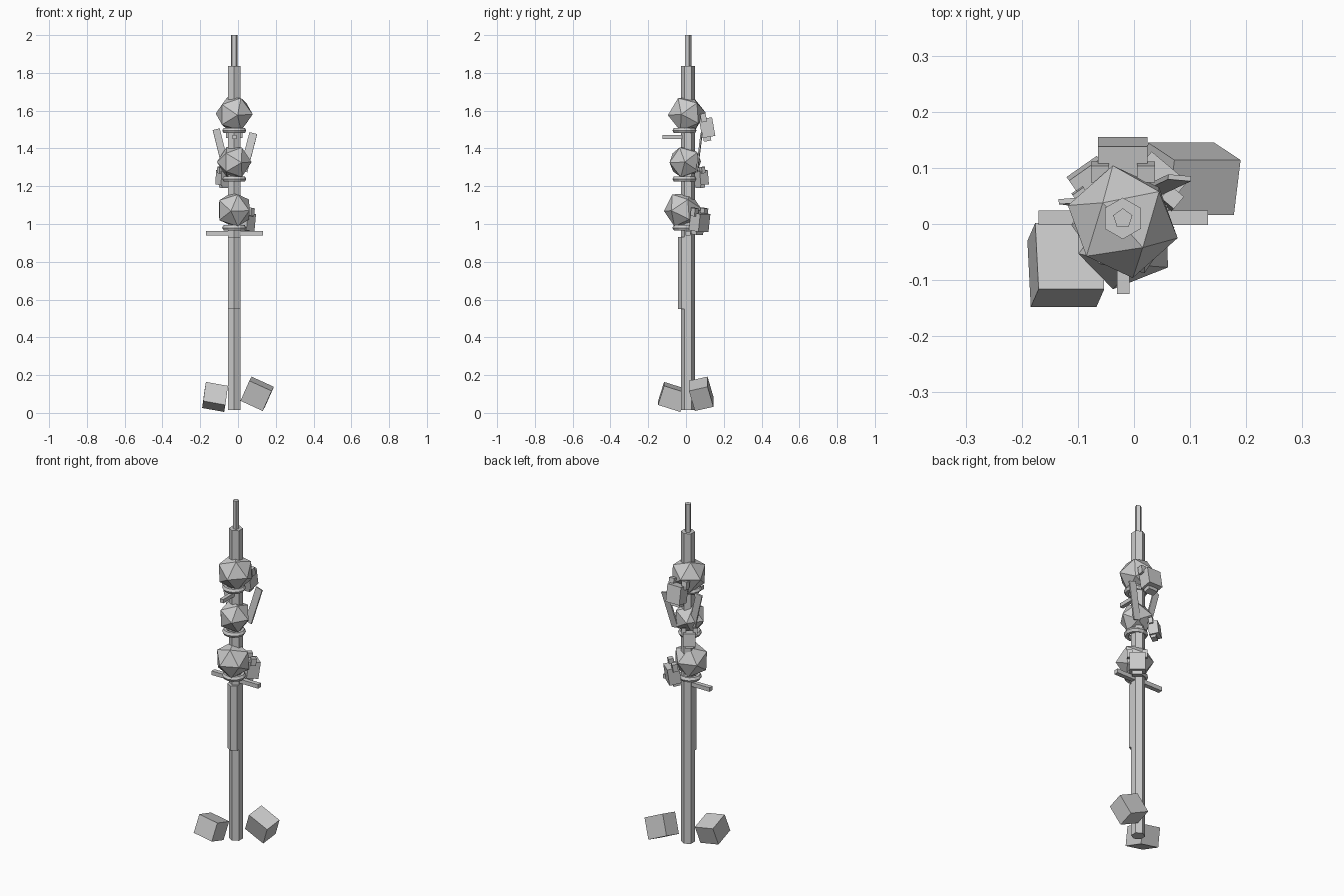
import bpy, bmesh
from math import radians, pi
from mathutils import Vector, Matrix, Euler

if "Cube" in bpy.data.objects:
    bpy.data.objects.remove(bpy.data.objects["Cube"])

CX, CY = -0.02, 0.01  # pole axis


def finish(name, bm):
    bmesh.ops.recalc_face_normals(bm, faces=bm.faces)
    me = bpy.data.meshes.new(name)
    bm.to_mesh(me)
    bm.free()
    ob = bpy.data.objects.new(name, me)
    bpy.context.collection.objects.link(ob)
    return ob


def prism(name, sides, r, z0, z1, x=CX, y=CY):
    bm = bmesh.new()
    m = Matrix.Translation((x, y, (z0 + z1) / 2)) @ Matrix.Rotation(pi / 2 if sides % 2 else 0, 4, 'Z')
    bmesh.ops.create_cone(bm, cap_ends=True, segments=sides, radius1=r, radius2=r, depth=z1 - z0,
                          matrix=Matrix.Translation((x, y, (z0 + z1) / 2)))
    return finish(name, bm)


def box(name, centre, size, rot=(0, 0, 0), parent=Matrix()):
    bm = bmesh.new()
    m = parent @ Matrix.Translation(centre) @ Euler([radians(a) for a in rot]).to_matrix().to_4x4()
    bmesh.ops.create_cube(bm, size=1, matrix=m @ Matrix.Diagonal((*size, 1)))
    return finish(name, bm)


def skewed_box(name, corner, u, v, w):
    # box spanned by three edge vectors from one corner
    u, v, w = Vector(u), Vector(v), Vector(w)
    m = Matrix((u, v, w)).transposed().to_4x4()
    m.translation = Vector(corner) + (u + v + w) / 2
    bm = bmesh.new()
    bmesh.ops.create_cube(bm, size=1, matrix=m)
    return finish(name, bm)


# shaft, tip and front grip
prism("shaft", 6, 0.037, 0.015, 1.836)
prism("shaft_tip", 5, 0.018, 1.83, 2.0)
prism("grip_wrap", 6, 0.037, 0.55, 0.93, y=-0.006)

# faceted heads strung on the shaft, each with a ring below
for i, (z, y, r, tx, ty) in enumerate([(1.583, 0.004, 0.102, 4, 10),
                                       (1.328, -0.004, 0.092, 2, 25),
                                       (1.075, -0.018, 0.1, 4, -10)]):
    bm = bmesh.new()
    rot = Euler((radians(90 + tx), radians(ty), 0), 'YXZ').to_matrix().to_4x4()
    bmesh.ops.create_icosphere(bm, subdivisions=1, radius=r,
                               matrix=Matrix.Translation((CX, y, z)) @ rot)
    finish(f"head_{i + 1}", bm)

for i, z in enumerate((1.495, 1.238, 0.98)):
    bpy.ops.mesh.primitive_torus_add(location=(CX, -0.008, z), major_radius=0.048,
                                     minor_radius=0.016, major_segments=12, minor_segments=6)
    bpy.context.object.name = f"neck_ring_{i + 1}"

# pegs through the shaft
box("cross_peg", (-0.019, 0.011, 0.95), (0.302, 0.026, 0.024))
box("front_peg", (-0.019, -0.05, 1.46), (0.022, 0.15, 0.022))

# slanted feathers on either side
box("right_feather", (0.055, 0.07, 1.38), (0.042, 0.009, 0.21), (-8, 14, -5))
box("left_feather", (-0.09, 0.038, 1.4), (0.038, 0.009, 0.21), (-3, -14, 5))


# small blocky skulls hung on the back
def skull(name, loc, turn, tilt, s):
    m = (Matrix.Translation(loc) @ Euler((radians(tilt), 0, radians(turn))).to_matrix().to_4x4()
         @ Matrix.Scale(s, 4))
    box(name + "_cranium", (0, 0, 0), (0.088, 0.07, 0.1), parent=m)
    for side, label in ((-1, "left"), (1, "right")):
        box(f"{name}_{label}_ear", (side * 0.041, -0.01, 0.055), (0.032, 0.03, 0.045), parent=m)
    box(name + "_jaw", (0, -0.01, -0.058), (0.06, 0.04, 0.025), parent=m)


skull("top_skull", (CX, 0.112, 1.51), 0, 10, 1.0)
skull("middle_skull", (-0.076, 0.078, 1.245), 35, 6, 0.75)
skull("lower_skull", (0.038, 0.072, 1.01), -40, -8, 0.95)

# loose stones at the foot
skewed_box("left_stone", (-0.17, -0.116, 0.164), (0.117, 0, -0.021),
           (-0.014, -0.032, -0.101), (-0.006, 0.118, -0.037))
skewed_box("right_stone", (0.178, 0.016, 0.116), (-0.118, 0, 0.054),
           (-0.047, 0.031, -0.106), (0.012, 0.098, 0.022))
